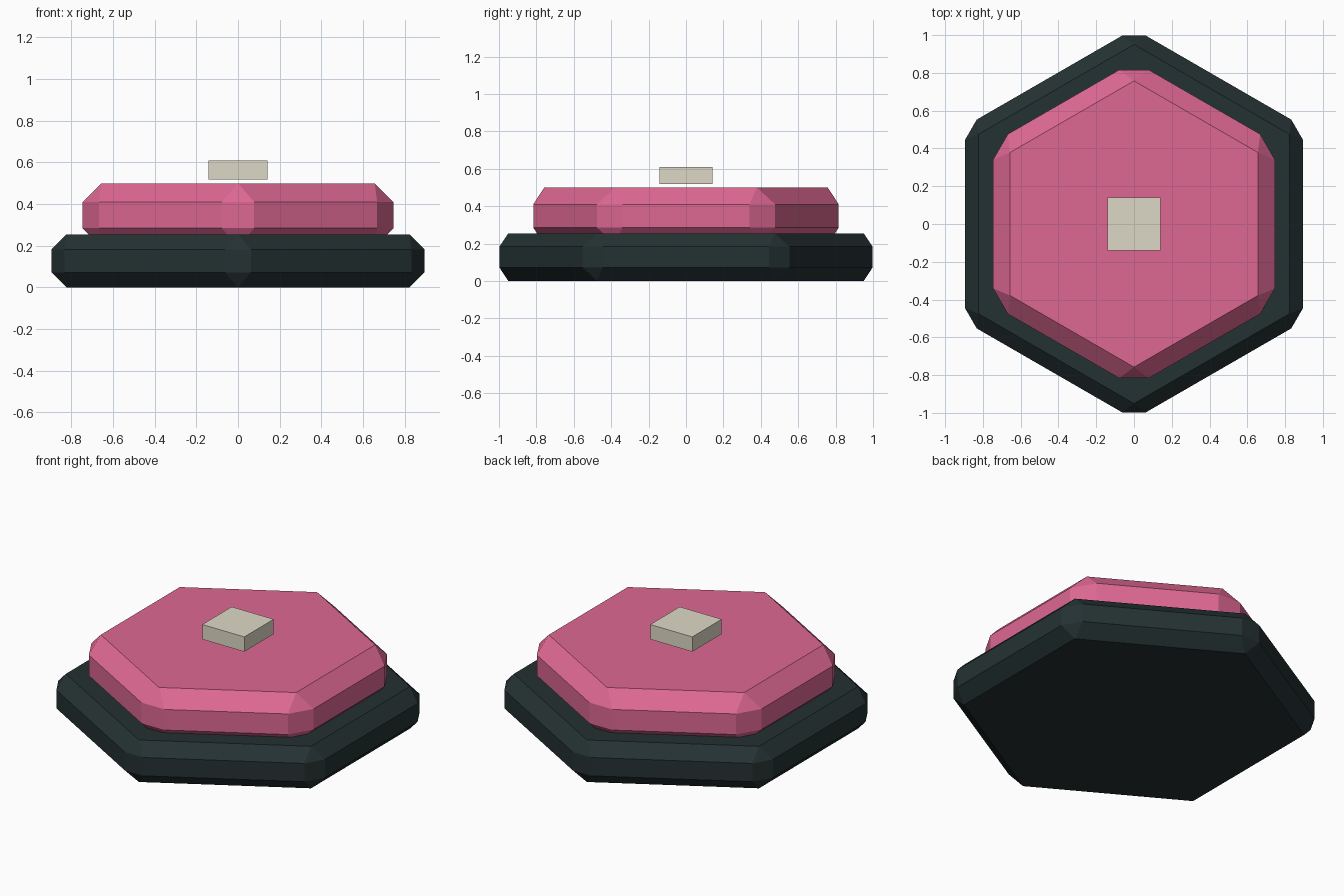
import bpy
import math

if "Cube" in bpy.data.objects:
    bpy.data.objects.remove(bpy.data.objects["Cube"])


def srgb(r, g, b):
    """8-bit display colour to linear RGBA."""
    def lin(c):
        c /= 255
        return c / 12.92 if c <= 0.04045 else ((c + 0.055) / 1.055) ** 2.4
    return (lin(r), lin(g), lin(b), 1.0)


def material(name, rgb):
    mat = bpy.data.materials.new(name)
    mat.diffuse_color = srgb(*rgb)
    mat.use_nodes = True
    mat.node_tree.nodes["Principled BSDF"].inputs["Base Color"].default_value = mat.diffuse_color
    return mat


def prism(name, sides, apothem, z0, z1, mat, turn=0.0, bevel=0.0):
    """Flat-shaded prism between two heights with chamfered edges."""
    bpy.ops.mesh.primitive_cylinder_add(
        vertices=sides, radius=apothem / math.cos(math.pi / sides),
        depth=z1 - z0, location=(0, 0, (z0 + z1) / 2), rotation=(0, 0, turn))
    obj = bpy.context.object
    obj.name = name
    obj.data.materials.append(mat)
    if bevel:
        mod = obj.modifiers.new("chamfer", 'BEVEL')
        mod.width = bevel
        mod.segments = 1
        mod.limit_method = 'ANGLE'
        mod.angle_limit = math.radians(30)
    return obj


dark = material("dark slate", (36, 49, 50))
pink = material("rose pink", (222, 104, 146))
cream = material("warm cream", (222, 217, 198))

# Wide hexagonal base, corners pointing front and back
prism("base_plate", 6, 0.895, 0.0, 0.255, dark, bevel=0.072)

# Smaller hexagonal slab sunk slightly into the base
prism("upper_slab", 6, 0.746, 0.195, 0.50, pink, bevel=0.09)

# Small square tile hovering above the slab
prism("floating_tile", 4, 0.141, 0.519, 0.609, cream, turn=math.pi / 4)
